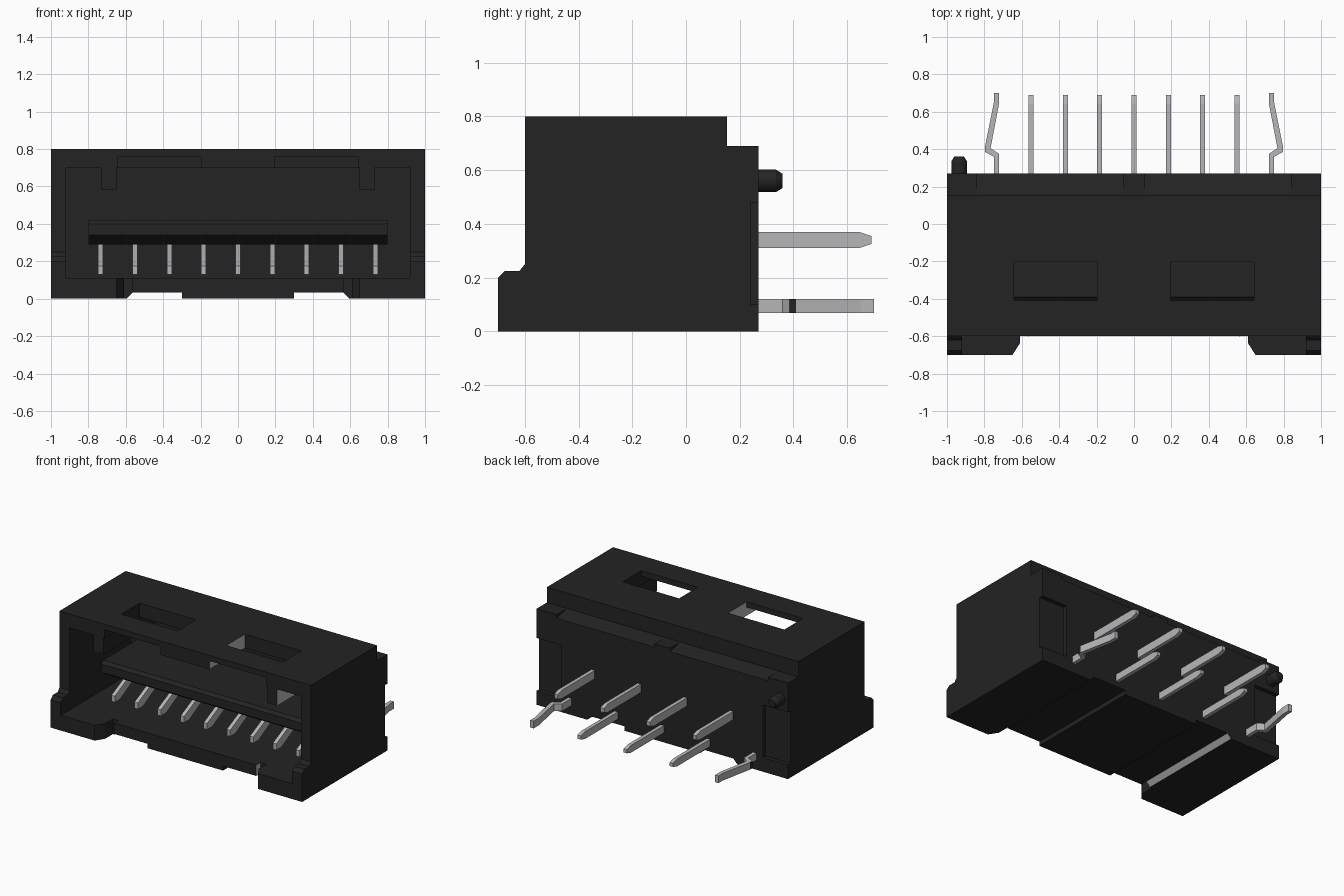
import bpy, bmesh, math
from mathutils import Vector, Matrix

old = bpy.data.objects.get("Cube")
if old:
    bpy.data.objects.remove(old, do_unlink=True)


def material(name, rgb):
    m = bpy.data.materials.new(name)
    m.use_nodes = True
    m.diffuse_color = (*rgb, 1)
    bsdf = next(n for n in m.node_tree.nodes if n.type == 'BSDF_PRINCIPLED')
    bsdf.inputs["Base Color"].default_value = (*rgb, 1)
    return m


BLACK = material("black_plastic", (0.017, 0.017, 0.017))
METAL = material("grey_metal", (0.47, 0.47, 0.49))


def make(name, bm, mats):
    bmesh.ops.recalc_face_normals(bm, faces=bm.faces)
    me = bpy.data.meshes.new(name)
    bm.to_mesh(me)
    bm.free()
    for m in mats:
        me.materials.append(m)
    ob = bpy.data.objects.new(name, me)
    bpy.context.collection.objects.link(ob)
    return ob


def extrude(name, pts, axis, lo, hi, mats=(BLACK,)):
    """Extrude a 2D outline along an axis (x: yz outline, y: xz outline, z: xy outline)."""
    place = {'x': lambda a, b, t: (t, a, b),
             'y': lambda a, b, t: (a, t, b),
             'z': lambda a, b, t: (a, b, t)}[axis]
    bm = bmesh.new()
    face = bm.faces.new([bm.verts.new(place(a, b, lo)) for a, b in pts])
    new = bmesh.ops.extrude_face_region(bm, geom=[face])["geom"]
    step = Vector(place(0, 0, hi - lo))
    bmesh.ops.translate(bm, vec=step, verts=[v for v in new if isinstance(v, bmesh.types.BMVert)])
    return make(name, bm, mats)


def rect(a0, a1, b0, b1):
    return [(a0, b0), (a1, b0), (a1, b1), (a0, b1)]


def flip(pts):
    return [(-a, b) for a, b in reversed(pts)]


# Housing block with stepped rear edge and low front lip
housing = extrude("housing", [(-.7, 0), (.27, 0), (.27, .69), (.152, .69), (.152, .8), (-.6, .8),
                              (-.6, .25), (-.62, .225), (-.675, .225), (-.7, .2)],
                  'x', -1, 1, (BLACK, METAL))
cutters = []

# Mating cavity with two hanging key ribs
half = [(.92, .11), (.92, .70), (.73, .70), (.73, .58), (.65, .58), (.65, .70)]
cutters.append(extrude("cavity_cutter", half + flip(half), 'y', -.9, .1))

# Gap in the front lip
half = [(.65, -.9), (.65, -.7), (.595, -.615), (.56, -.599)]
cutters.append(extrude("lip_gap_cutter", half + flip(half), 'z', -.1, .3))

for s in (1, -1):
    def span(a, b):
        return (min(s * a, s * b), max(s * a, s * b))

    # Latch channel opening into a window in the roof
    cutters.append(extrude("latch_window_cutter",
                           [(-.9, .6), (-.2, .6), (-.2, .9), (-.41, .9), (-.41, .76), (-.9, .76)],
                           'x', *span(.195, .642)))
    # Shallow underside groove with a sloped edge
    groove = [(.3, -.05), (.3, .032), (.565, .032), (.645, -.05)]
    cutters.append(extrude("groove_cutter", groove if s > 0 else flip(groove), 'y', -.9, .5))
    # Small slit beside the lip
    cutters.append(extrude("slit_cutter", rect(-.64, -.55, -.1, .2), 'x', *span(.565, .61)))
    # Rear corner recess
    cutters.append(extrude("corner_recess_cutter", rect(.24, .5, .1, .48), 'x', *span(.8, 1.2)))
    # Sloped rear ledge
    cutters.append(extrude("ledge_cutter", [(.16, .69), (.165, .9), (.5, .9), (.5, .62), (.27, .665)],
                           'x', *span(.06, .84)))

for c in cutters:
    c.hide_render = True
    mod = housing.modifiers.new(c.name, 'BOOLEAN')
    mod.object = c
    mod.operation = 'DIFFERENCE'
    mod.solver = 'EXACT'
bpy.context.view_layer.update()
dg = bpy.context.evaluated_depsgraph_get()
cut_mesh = bpy.data.meshes.new_from_object(housing.evaluated_get(dg))
housing.modifiers.clear()
housing.data = cut_mesh
for c in cutters:
    bpy.data.objects.remove(c, do_unlink=True)
cut_mesh.materials.clear()
cut_mesh.materials.append(BLACK)
cut_mesh.materials.append(METAL)

# Grey faces: window ends, rib sides, slit sides and groove slopes
for p in cut_mesh.polygons:
    side = 1 if p.center.x > 0 else -1
    out, ax = p.normal.x * side, abs(p.center.x)
    wall = out > .9 and any(abs(ax - v) < .006 for v in (.195, .73, .565))
    slope = -.95 < out < -.5 and p.center.z < .05 and abs(p.normal.y) < .1
    p.material_index = 1 if wall or slope else 0

# Tongue above the contacts
extrude("tongue", [(-.41, .34), (-.33, .29), (.11, .29), (.11, .42), (-.39, .42), (-.41, .40)],
        'x', -.8, .8)

# Contacts and solder pins, alternating between two rows
W = .0135
for i in range(9):
    x = (i - 4) * .1835
    extrude(f"contact_{i + 1}", [(-.37, .13), (-.31, .13), (-.1, .24), (.12, .24), (.12, .295),
                                 (-.12, .295), (-.37, .175)], 'x', x - W, x + W, (METAL,))
    if i in (0, 8):
        continue
    z, h = (.34, .03) if i % 2 else (.095, .026)
    extrude(f"solder_pin_{i + 1}", [(.2, z - h), (.645, z - h), (.69, z - h / 2), (.69, z + h / 2),
                                    (.645, z + h), (.2, z + h)], 'x', x - W, x + W, (METAL,))

# Kinked retention pins at both ends
kink = [(.722, .2), (.749, .2), (.749, .36), (.797, .385), (.797, .41), (.749, .65), (.749, .70),
        (.722, .70), (.722, .64), (.767, .405), (.722, .375)]
for side, pts in (("left", kink), ("right", flip(kink))):
    pin = extrude(f"{side}_kinked_pin", pts, 'z', .068, .12, (METAL, BLACK))
    for p in pin.data.polygons:
        if abs(p.center.x) > .79:
            p.material_index = 1

# Locating peg on the rear face, with a chamfered end
bm = bmesh.new()
for y0, y1, r0, r1 in ((.2, .335, .042, .042), (.335, .36, .042, .026)):
    m = Matrix.Translation((-.935, (y0 + y1) / 2, .56)) @ Matrix.Rotation(-math.pi / 2, 4, 'X')
    bmesh.ops.create_cone(bm, cap_ends=True, segments=24, radius1=r0, radius2=r1,
                          depth=y1 - y0, matrix=m)
peg = make("locating_peg", bm, (BLACK,))
bpy.ops.object.select_all(action='DESELECT')
peg.select_set(True)
bpy.context.view_layer.objects.active = peg
bpy.ops.object.shade_smooth_by_angle()
